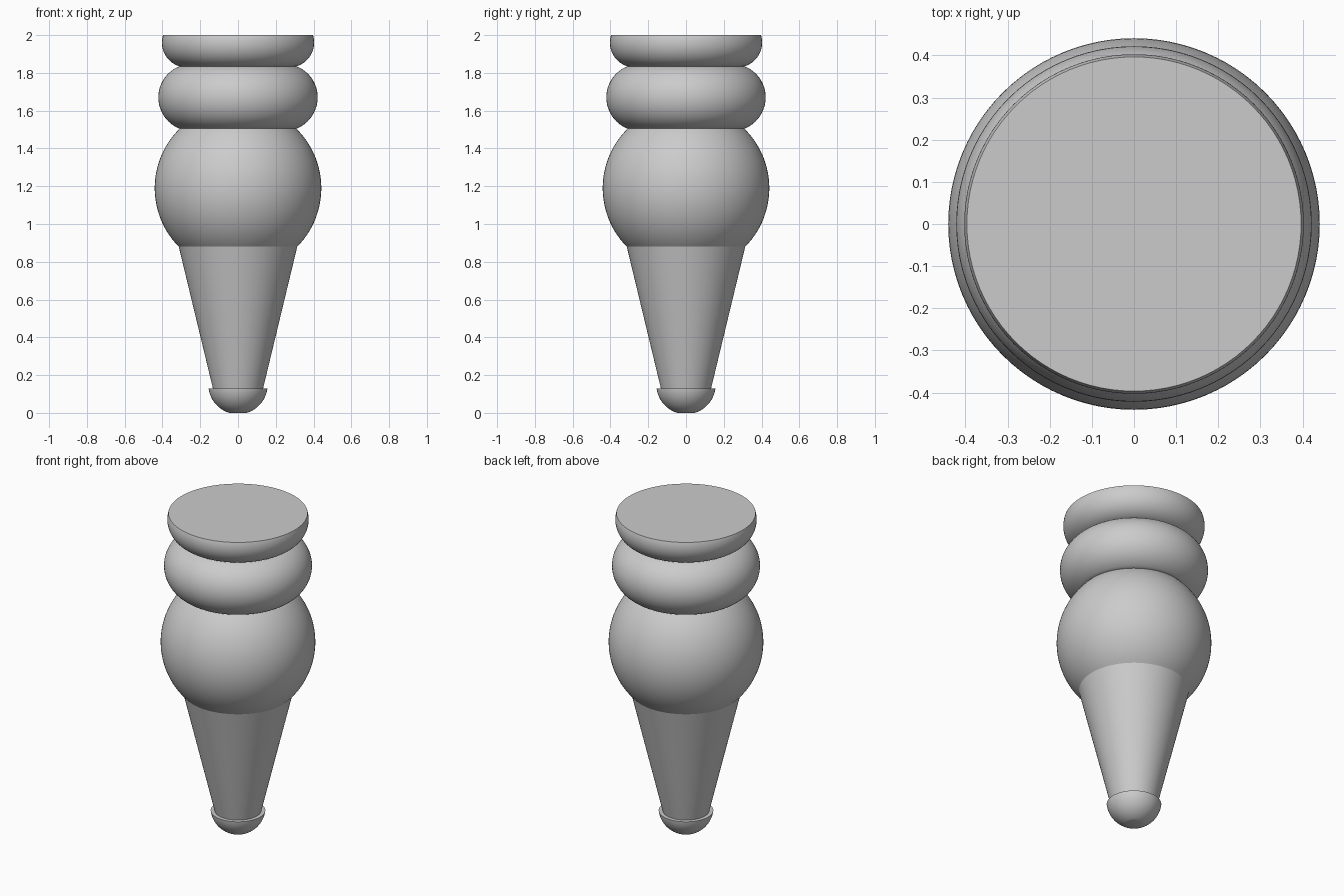
import bpy, bmesh
from math import sqrt, asin, cos, sin, tau, radians

cube = bpy.data.objects.get("Cube")
if cube:
    bpy.data.objects.remove(cube, do_unlink=True)

SEGMENTS = 96

gray = bpy.data.materials.new("plain gray")
gray.use_nodes = True
gray.diffuse_color = (0.6, 0.6, 0.6, 1)
gray.node_tree.nodes["Principled BSDF"].inputs["Base Color"].default_value = gray.diffuse_color


def arc(centre_r, centre_z, radius, z0, z1, steps=24):
    """Outward-bulging arc between two heights, as (r, z) points."""
    a0 = asin((z0 - centre_z) / radius)
    a1 = asin((z1 - centre_z) / radius)
    angles = [a0 + (a1 - a0) * i / steps for i in range(steps + 1)]
    return [(centre_r + radius * cos(a), centre_z + radius * sin(a)) for a in angles]


def turned(name, profile, cap_bottom=False, cap_top=False):
    """Revolve an (r, z) profile, listed bottom to top, around the z axis."""
    bm = bmesh.new()
    rings = [[bm.verts.new((r * cos(tau * i / SEGMENTS), r * sin(tau * i / SEGMENTS), z))
              for i in range(SEGMENTS)] for r, z in profile]
    for low, high in zip(rings, rings[1:]):
        for i in range(SEGMENTS):
            j = (i + 1) % SEGMENTS
            bm.faces.new((low[i], low[j], high[j], high[i]))
    if cap_bottom:
        bm.faces.new(rings[0][::-1])
    if cap_top:
        bm.faces.new(rings[-1])
    mesh = bpy.data.meshes.new(name)
    bm.to_mesh(mesh)
    bm.free()
    mesh.materials.append(gray)
    obj = bpy.data.objects.new(name, mesh)
    bpy.context.collection.objects.link(obj)
    bpy.ops.object.select_all(action="DESELECT")
    obj.select_set(True)
    bpy.context.view_layer.objects.active = obj
    bpy.ops.object.shade_smooth_by_angle(angle=radians(25))
    return obj


# Heights where the parts meet
TIP, SHOULDER, NECK, COLLAR, TOP = 0.13, 0.88, 1.505, 1.835, 2.0
BALL_Z, BALL_R = 1.19, 0.441
shaft_top = sqrt(BALL_R ** 2 - (SHOULDER - BALL_Z) ** 2)

# Rounded foot with a flat underside and a small ledge on top
foot = arc(0, 0.15, 0.157, 0, TIP)
turned("foot_tip", foot + [(0.133, TIP)], cap_bottom=True)

# Tapered shaft
turned("tapered_shaft", [(0.133, TIP), (shaft_top, SHOULDER)])

# Large ball
turned("ball", arc(0, BALL_Z, BALL_R, SHOULDER, NECK, 40))

# Bulging ring, closed at both ends
turned("middle_ring", arc(0.2445, (NECK + COLLAR) / 2, 0.1775, NECK, COLLAR),
       cap_bottom=True, cap_top=True)

# Flat-topped cap
turned("top_cap", arc(0.2725, 1.96, 0.1305, COLLAR, TOP), cap_bottom=True, cap_top=True)
